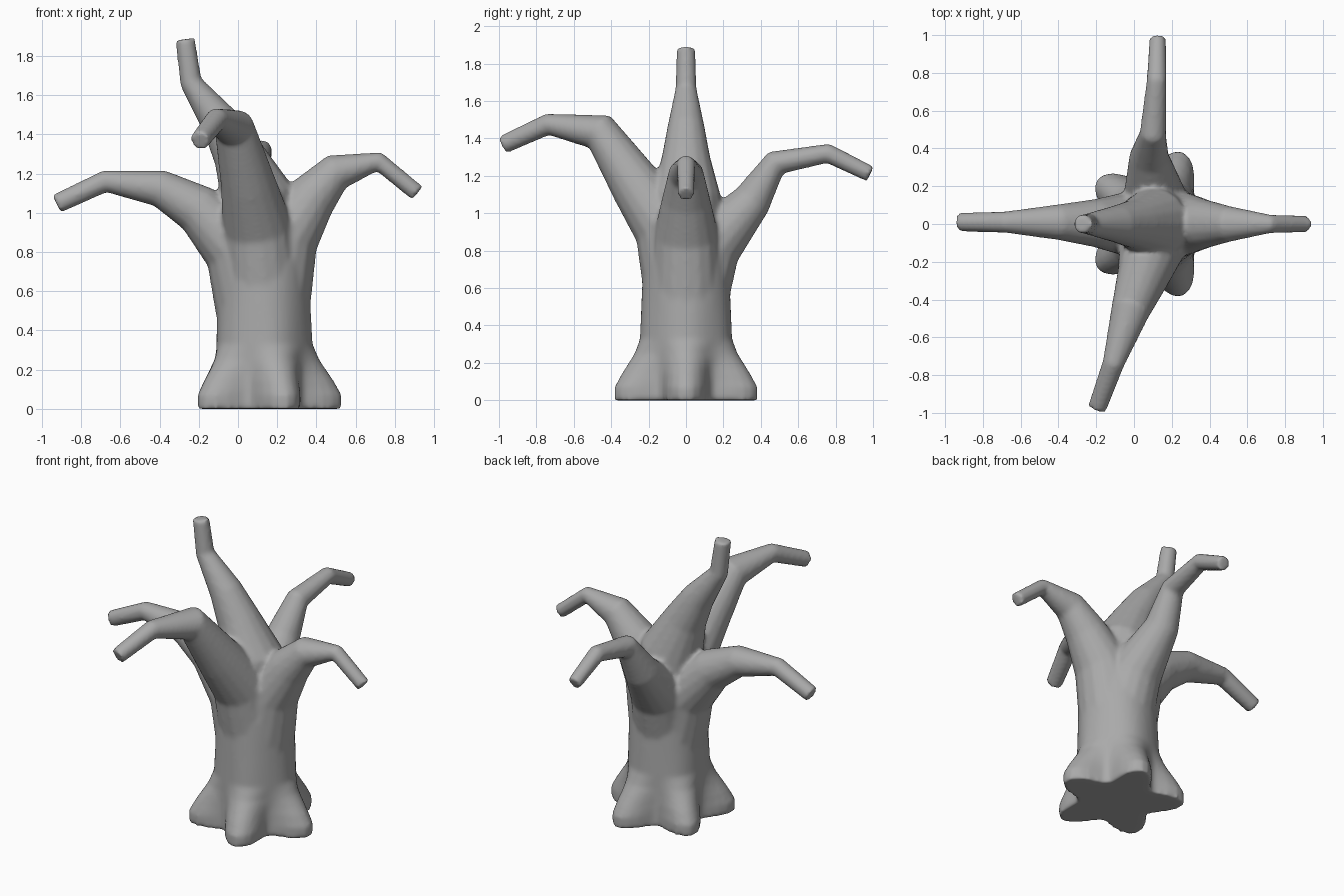
import bpy, bmesh, math
from mathutils import Vector

cube = bpy.data.objects.get("Cube")
if cube:
    bpy.data.objects.remove(cube, do_unlink=True)

bark = bpy.data.materials.new("grey_bark")
bark.use_nodes = True
GREY = (0.4, 0.4, 0.4, 1)
bark.diffuse_color = GREY
bark.node_tree.nodes["Principled BSDF"].inputs["Base Color"].default_value = GREY

bm = bmesh.new()


def loft(rings):
    """Skin a list of equal-sized vertex rings and cap both ends."""
    loops = [[bm.verts.new(p) for p in ring] for ring in rings]
    n = len(loops[0])
    faces = []
    for a, b in zip(loops, loops[1:]):
        for i in range(n):
            j = (i + 1) % n
            faces.append(bm.faces.new((a[i], a[j], b[j], b[i])))
    faces.append(bm.faces.new(loops[0][::-1]))
    faces.append(bm.faces.new(loops[-1]))
    bmesh.ops.recalc_face_normals(bm, faces=faces)


def limb(path, sides=16):
    """Tapered tube through (x, y, z, radius) points."""
    pts = [Vector(p[:3]) for p in path]
    rings = []
    # fixed side direction keeps the rings from twisting
    span = pts[0] - pts[-1]
    side = span.cross(Vector((0, 0, 1))).normalized()
    for i, p in enumerate(pts):
        before = (p - pts[max(i - 1, 0)]).normalized()
        after = (pts[min(i + 1, len(pts) - 1)] - p).normalized()
        t = (before + after).normalized()
        u = (side - t * side.dot(t)).normalized()
        v = t.cross(u)
        r = path[i][3]
        rings.append([p + r * (u * math.cos(a) + v * math.sin(a))
                      for a in (math.tau * k / sides for k in range(sides))])
    loft(rings)


# trunk with five root lobes: height, valley radius, lobe radius
TRUNK = [(0, .24, .40), (.07, .24, .40), (.14, .24, .36), (.25, .24, .285),
         (.33, .24, .25), (.53, .235, .24), (.74, .23, .23), (.95, .2, .2), (1.08, .14, .14)]
rings = []
for z, valley, lobe in TRUNK:
    ring = []
    for k in range(60):
        a = math.tau * k / 60
        r = valley + (lobe - valley) * (0.5 + 0.5 * math.cos(5 * a))
        ring.append(Vector((.13 + r * math.cos(a), r * math.sin(a), z)))
    rings.append(ring)
loft(rings)

# right, left, front, back and upright branches, from the tip inwards
limb([(-.925, .01, 1.045, .05), (-.68, .01, 1.16, .057), (-.4, .01, 1.125, .095),
      (-.205, .005, 1.02, .128), (0, 0, .82, .18), (.08, 0, .53, .2)])
limb([(.915, 0, 1.1, .044), (.72, 0, 1.26, .05), (.505, 0, 1.21, .095),
      (.38, 0, 1.08, .128), (.24, 0, .88, .175), (.17, 0, .53, .2)])
limb([(-.195, -.975, 1.368, .05), (-.11, -.74, 1.475, .058), (-.02, -.46, 1.435, .103),
      (.05, -.27, 1.155, .14), (.1, -.1, .92, .18), (.13, -.03, .6, .2)])
limb([(.125, .985, 1.21, .044), (.12, .76, 1.32, .053), (.1, .48, 1.27, .07),
      (.08, .355, 1.07, .105), (.11, .13, .83, .17), (.13, .04, .55, .19)])
limb([(-.27, 0, 1.885, .05), (-.24, 0, 1.665, .057), (-.09, 0, 1.46, .1),
      (0, 0, 1.3, .13), (.1, 0, 1.08, .19), (.13, 0, .8, .2)])

mesh = bpy.data.meshes.new("bare_tree")
bm.to_mesh(mesh)
bm.free()
mesh.materials.append(bark)
tree = bpy.data.objects.new("bare_tree", mesh)
bpy.context.collection.objects.link(tree)

# fuse the parts into one skin and soften the joints
fuse = tree.modifiers.new("fuse", 'REMESH')
fuse.mode = 'VOXEL'
fuse.voxel_size = 0.014
fuse.use_smooth_shade = True
soften = tree.modifiers.new("soften", 'SMOOTH')
soften.factor = 0.5
soften.iterations = 5
bpy.context.view_layer.objects.active = tree
tree.select_set(True)
bpy.ops.object.shade_smooth_by_angle(angle=math.radians(40))
